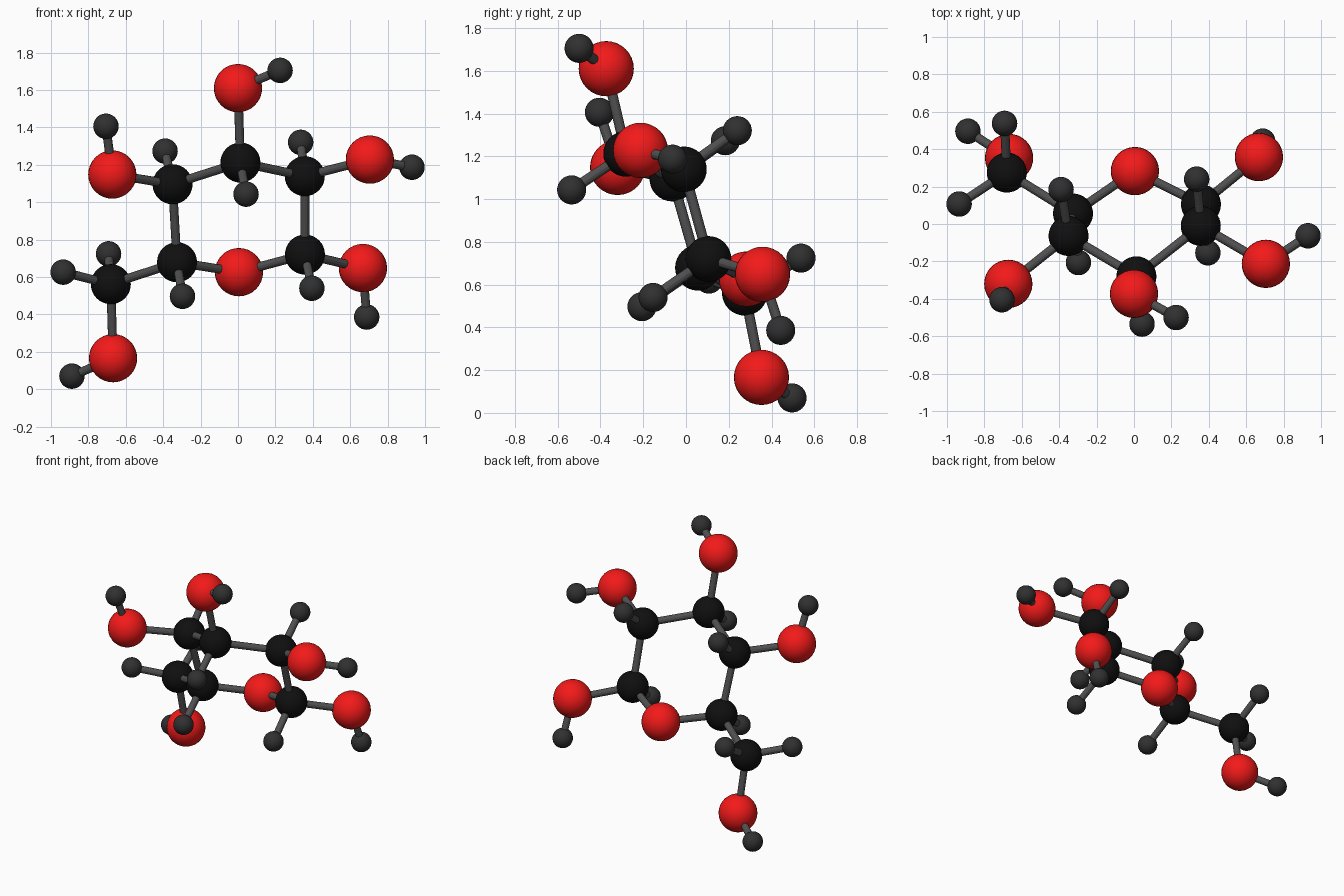
import bpy
from mathutils import Vector

if "Cube" in bpy.data.objects:
    bpy.data.objects.remove(bpy.data.objects["Cube"])


def material(name, rgb):
    m = bpy.data.materials.new(name)
    m.diffuse_color = (*rgb, 1)
    m.use_nodes = True
    m.node_tree.nodes["Principled BSDF"].inputs["Base Color"].default_value = m.diffuse_color
    return m


# element -> (part name, radius, material)
KINDS = {
    "C": ("carbon", 0.107, material("carbon_black", (0.005, 0.005, 0.005))),
    "O": ("oxygen", 0.129, material("oxygen_red", (0.9, 0.01, 0.01))),
    "H": ("hydrogen", 0.068, material("hydrogen_grey", (0.03, 0.03, 0.03))),
}
BOND_MAT = material("bond_grey", (0.08, 0.08, 0.08))
BOND_RADIUS = 0.024

# Atom centres
ATOMS = {
    # six-membered ring
    "C1": (0.358, 0.105, 0.72),
    "C2": (0.357, -0.01, 1.139),
    "C3": (0.013, -0.28, 1.212),
    "C4": (-0.35, -0.064, 1.096),
    "C5": (-0.326, 0.056, 0.679),
    "O5": (0.005, 0.283, 0.626),
    # side carbon
    "C6": (-0.68, 0.275, 0.562),
    # hydroxyl oxygens
    "O1": (0.668, 0.358, 0.648),
    "O2": (0.705, -0.213, 1.228),
    "O3": (0.0, -0.373, 1.61),
    "O4": (-0.672, -0.32, 1.148),
    "O6": (-0.668, 0.353, 0.166),
    # hydrogens on carbon
    "H1": (0.395, -0.154, 0.54),
    "H2": (0.335, 0.24, 1.32),
    "H3": (0.043, -0.535, 1.043),
    "H4": (-0.39, 0.184, 1.273),
    "H5": (-0.297, -0.206, 0.497),
    "H6a": (-0.692, 0.538, 0.724),
    "H6b": (-0.935, 0.107, 0.626),
    # hydrogens on oxygen
    "HO1": (0.688, 0.443, 0.386),
    "HO2": (0.93, -0.063, 1.187),
    "HO3": (0.225, -0.5, 1.705),
    "HO4": (-0.706, -0.405, 1.406),
    "HO6": (-0.888, 0.496, 0.07),
}

BONDS = """C1-C2 C2-C3 C3-C4 C4-C5 C5-O5 O5-C1 C5-C6
C1-O1 C2-O2 C3-O3 C4-O4 C6-O6
C1-H1 C2-H2 C3-H3 C4-H4 C5-H5 C6-H6a C6-H6b
O1-HO1 O2-HO2 O3-HO3 O4-HO4 O6-HO6""".split()

# Atom balls
for key, pos in ATOMS.items():
    name, radius, mat = KINDS[key[0]]
    bpy.ops.mesh.primitive_uv_sphere_add(segments=32, ring_count=16,
                                         radius=radius, location=pos)
    ball = bpy.context.object
    ball.name = f"{name}_{key}"
    ball.data.materials.append(mat)
    bpy.ops.object.shade_smooth()

# Bond sticks
for pair in BONDS:
    a, b = (Vector(ATOMS[k]) for k in pair.split("-"))
    d = b - a
    bpy.ops.mesh.primitive_cylinder_add(vertices=12, radius=BOND_RADIUS,
                                        depth=d.length, location=(a + b) / 2)
    stick = bpy.context.object
    stick.name = f"bond_{pair}"
    stick.rotation_euler = d.to_track_quat("Z", "Y").to_euler()
    stick.data.materials.append(BOND_MAT)
